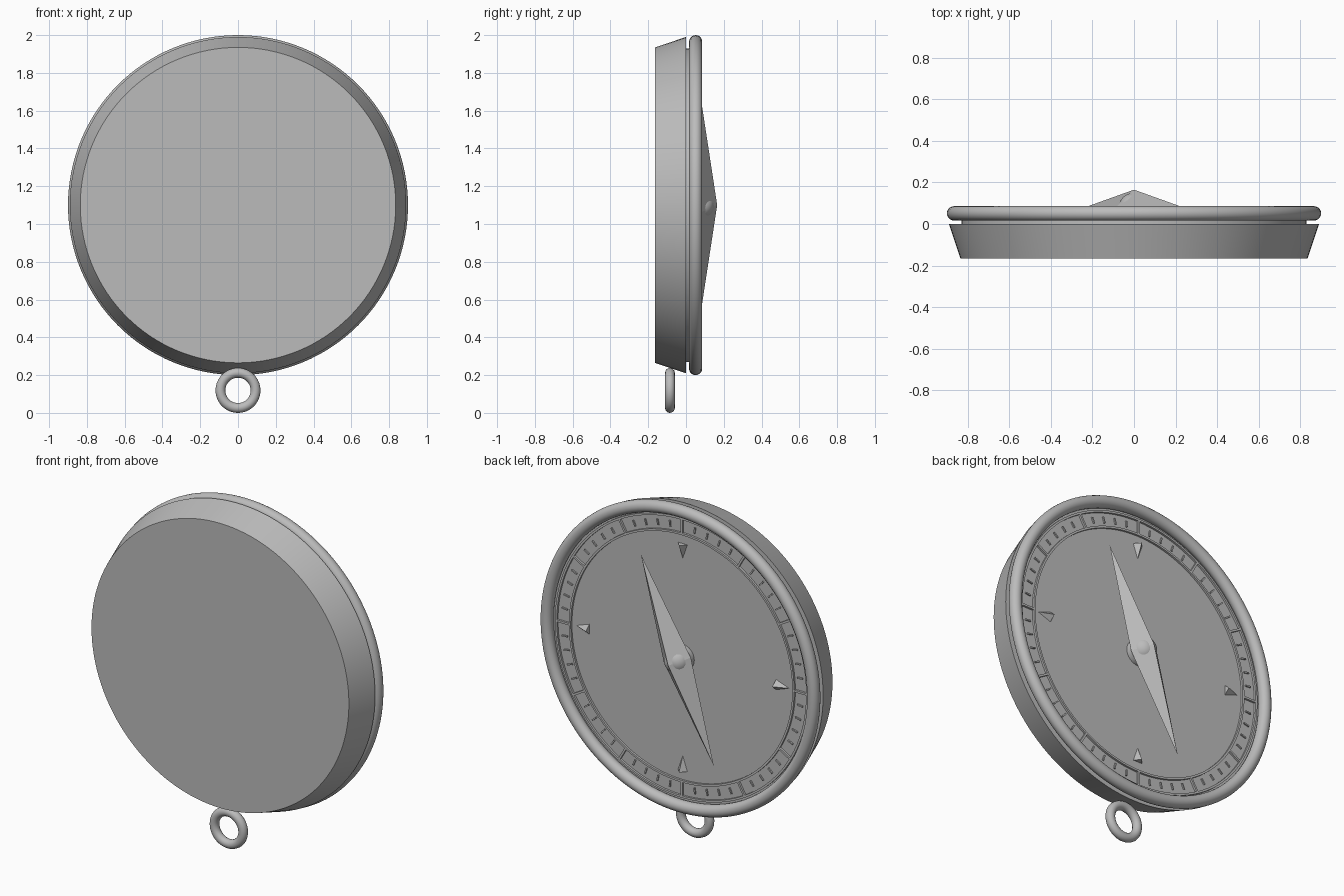
import bpy, bmesh, math
from math import pi, sin, cos, radians

cube = bpy.data.objects.get("Cube")
if cube:
    bpy.data.objects.remove(cube, do_unlink=True)

CZ = 1.10      # height of the dial centre
DIAL = 0.03    # depth of the dial surface

grey = bpy.data.materials.new("plain_grey")
grey.use_nodes = True
colour = (0.5, 0.5, 0.5, 1)
grey.diffuse_color = colour
grey.node_tree.nodes["Principled BSDF"].inputs["Base Color"].default_value = colour


def finish(name, bm, smooth=True):
    bmesh.ops.recalc_face_normals(bm, faces=bm.faces)
    mesh = bpy.data.meshes.new(name)
    bm.to_mesh(mesh)
    bm.free()
    obj = bpy.data.objects.new(name, mesh)
    bpy.context.collection.objects.link(obj)
    mesh.materials.append(grey)
    if smooth:
        bpy.ops.object.select_all(action='DESELECT')
        obj.select_set(True)
        bpy.context.view_layer.objects.active = obj
        bpy.ops.object.shade_smooth_by_angle(angle=radians(30))
    return obj


def lathe(name, profile, steps=128, centre=CZ, closed=False):
    """Spin (radius, depth) points around the y axis."""
    bm = bmesh.new()
    verts = [bm.verts.new((r, y, 0)) for r, y in profile]
    pairs = list(zip(verts, verts[1:]))
    if closed:
        pairs.append((verts[-1], verts[0]))
    edges = [bm.edges.new(p) for p in pairs]
    bmesh.ops.spin(bm, geom=verts + edges, cent=(0, 0, 0), axis=(0, 1, 0),
                   angle=2 * pi, steps=steps)
    bmesh.ops.remove_doubles(bm, verts=bm.verts, dist=1e-5)
    bmesh.ops.translate(bm, verts=bm.verts, vec=(0, 0, centre))
    return finish(name, bm)


def circle(radius, depth, thickness, n=16):
    return [(radius + thickness * cos(2 * pi * i / n),
             depth + thickness * sin(2 * pi * i / n)) for i in range(n)]


def polar(angle, r, side, y):
    """Point at radius r along an angle from the top, shifted sideways."""
    return (r * sin(angle) + side * cos(angle), y,
            CZ + r * cos(angle) - side * sin(angle))


def bar(bm, angle, r0, r1, half, top):
    rings = [[bm.verts.new(polar(angle, r, s, y)) for r, s in
              ((r0, -half), (r0, half), (r1, half), (r1, -half))]
             for y in (DIAL - 0.005, top)]
    bm.faces.new(rings[1])
    for i in range(4):
        j = (i + 1) % 4
        bm.faces.new((rings[0][i], rings[0][j], rings[1][j], rings[1][i]))


def spike(bm, base, peak):
    base = [bm.verts.new(p) for p in base]
    peak = bm.verts.new(peak)
    bm.faces.new(base)
    for i, v in enumerate(base):
        bm.faces.new((v, base[(i + 1) % len(base)], peak))


# Tapered case with a neck under the bezel and a recessed dial
lathe("case", [(0, -0.165), (0.835, -0.165), (0.89, 0), (0.83, 0),
               (0.83, 0.02), (0.86, 0.03), (0.82, DIAL), (0, DIAL)])

# Round bezel and hanging loop
lathe("bezel", circle(0.865, 0.051, 0.035, 20), closed=True)
lathe("hanging_loop", circle(0.093, -0.085, 0.026), 48, 0.119, closed=True)

# Fine rims on both sides of the tick band
for name, r in (("inner_band_rim", 0.725), ("outer_band_rim", 0.815)):
    lathe(name, [(r - 0.006, DIAL - 0.005), (r - 0.006, DIAL + 0.012),
                 (r + 0.006, DIAL + 0.012), (r + 0.006, DIAL - 0.005)])

# Tick marks: a long one every fifth step
bm = bmesh.new()
for i in range(60):
    if i % 5 == 0:
        bar(bm, i * pi / 30, 0.725, 0.815, 0.006, DIAL + 0.012)
    else:
        bar(bm, i * pi / 30, 0.75, 0.785, 0.004, DIAL + 0.008)
finish("tick_marks", bm, False)

# Direction markers: top and bottom point inward, the sides outward
bm = bmesh.new()
for i in range(4):
    tip, wide = (0.69, 0.605) if i % 2 else (0.58, 0.665)
    a = i * pi / 2
    spike(bm, [polar(a, tip, 0, DIAL), polar(a, wide, -0.03, DIAL),
               polar(a, wide, 0.03, DIAL)], polar(a, wide, 0, DIAL + 0.035))
finish("direction_markers", bm, False)

# Tilted needle with a raised peak, on a round pivot
bm = bmesh.new()
lean = radians(23)
spike(bm, [polar(lean, r, s, 0.08) for r, s in
           ((0.605, 0), (0, 0.095), (-0.605, 0), (0, -0.095))],
      (0, 0.165, CZ))
finish("needle", bm, False)

arc = [(0.075 * cos(t * pi / 24), 0.075 + 0.075 * sin(t * pi / 24))
       for t in range(12)]
lathe("pivot", [(0.075, DIAL - 0.005)] + arc + [(0, 0.15)], 32)
